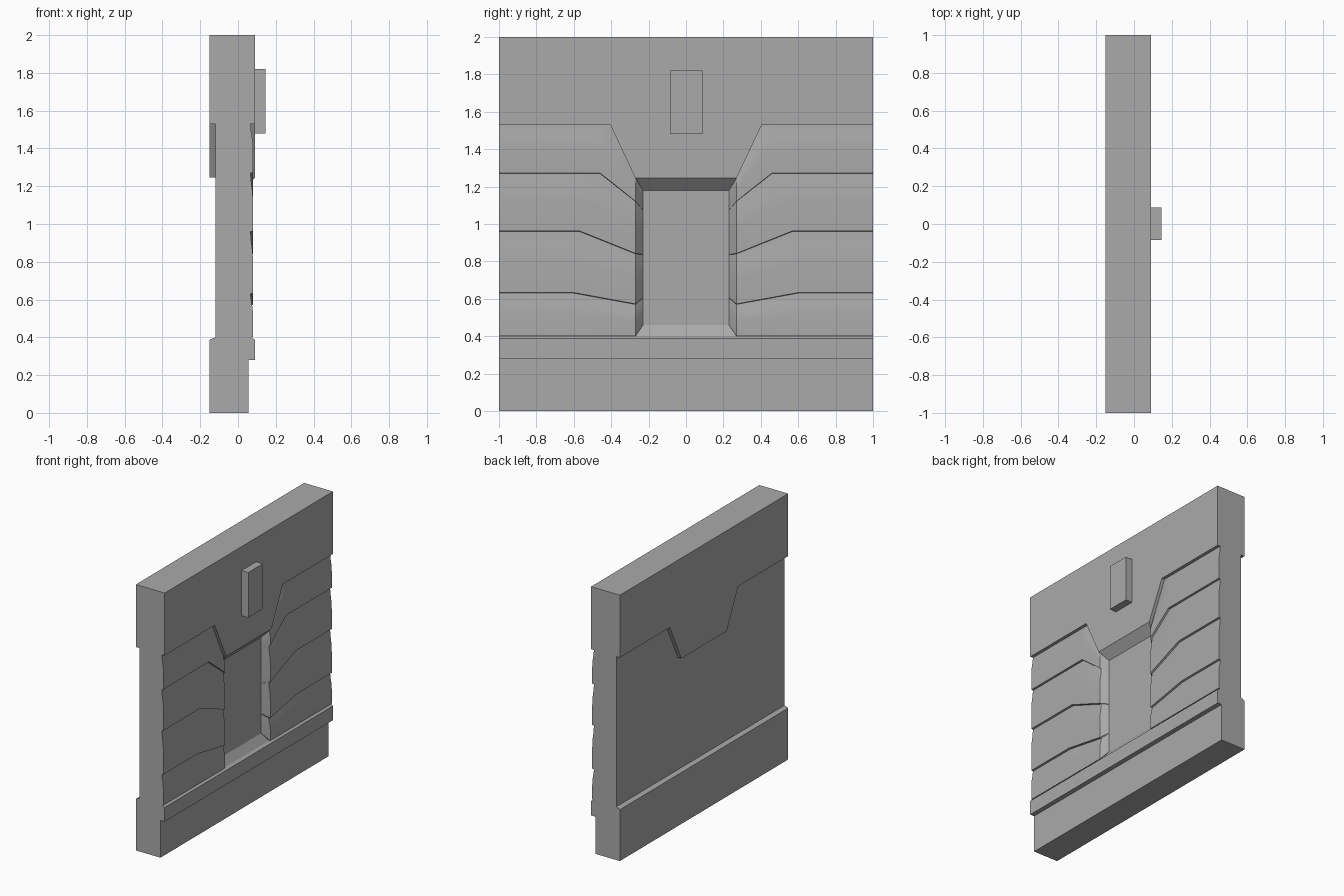
import bpy, bmesh, math

cube = bpy.data.objects.get("Cube")
if cube:
    bpy.data.objects.remove(cube, do_unlink=True)

stone = bpy.data.materials.new("grey_stone")
stone.use_nodes = True
GREY = (0.4, 0.4, 0.4, 1)
stone.diffuse_color = GREY
stone.node_tree.nodes["Principled BSDF"].inputs["Base Color"].default_value = GREY


def finish(name, bm):
    bmesh.ops.recalc_face_normals(bm, faces=bm.faces)
    mesh = bpy.data.meshes.new(name)
    bm.to_mesh(mesh)
    bm.free()
    mesh.materials.append(stone)
    obj = bpy.data.objects.new(name, mesh)
    bpy.context.collection.objects.link(obj)
    return obj


def extrude(name, outline, offset):
    """Solid swept from a flat outline along an offset."""
    bm = bmesh.new()
    face = bm.faces.new([bm.verts.new(p) for p in outline])
    swept = bmesh.ops.extrude_face_region(bm, geom=[face])["geom"]
    bmesh.ops.translate(bm, vec=offset,
                        verts=[v for v in swept if isinstance(v, bmesh.types.BMVert)])
    return finish(name, bm)


def hull(name, points):
    bm = bmesh.new()
    for p in points:
        bm.verts.new(p)
    bmesh.ops.convex_hull(bm, input=bm.verts)
    return finish(name, bm)


# Main dimensions
BACK, CORE_BACK, FLOOR, FRONT = -0.15, -0.12, 0.03, 0.09
JAMB, INNER = 0.27, 0.23
EAVE, LINTEL, SILL = 1.53, 1.245, 0.4
SHOULDER = 0.405

# Upper wall with a dropped centre, and the thinner core under it
drop = [(-1, EAVE), (-SHOULDER, EAVE), (-JAMB, LINTEL),
        (JAMB, LINTEL), (SHOULDER, EAVE), (1, EAVE)]
extrude("upper_wall", [(BACK, y, z) for y, z in drop + [(1, 2), (-1, 2)]],
        (FRONT - BACK, 0, 0))
extrude("wall_core", [(CORE_BACK, y, z) for y, z in drop + [(1, SILL), (-1, SILL)]],
        (FLOOR - CORE_BACK, 0, 0))

# Plinth with projecting ledge
plinth = [(BACK, 0), (0.055, 0), (0.055, 0.28), (FRONT, 0.28), (FRONT, 0.387),
          (0.07, SILL), (CORE_BACK, SILL), (BACK, 0.387)]
extrude("plinth", [(x, -1, z) for x, z in plinth], (0, 2, 0))

# Sloped head and sill of the recess
for name, x, outer, inner in (("recess_head", FRONT, LINTEL, 1.18),
                              ("recess_sill", 0.07, SILL, 0.46)):
    hull(name, [(px, s * w, z) for s in (-1, 1) for px, w, z in
                ((x, JAMB, outer), (FLOOR, JAMB, outer), (FLOOR, INNER, inner))])

# Courses: height at the wall end, height at the jamb, where the bend starts
courses = [(EAVE, LINTEL, SHOULDER), (1.27, 1.12, 0.46), (0.96, 0.84, 0.57),
           (0.63, 0.57, 0.6), (SILL, SILL, 0.6)]
# Bulge of each course: fraction down, depth
bulge = [(0.0, 0.066), (0.15, 0.07), (0.32, 0.077), (0.5, 0.08), (0.99, 0.08)]
columns = [1, 0.6, 0.57, 0.46, SHOULDER, JAMB]


def course_height(course, y):
    end, jamb, bend = course
    t = min(1, max(0, (bend - y) / (bend - JAMB)))
    return end + (jamb - end) * t


rows = []
for upper, lower in zip(courses, courses[1:]):
    rows += [(upper, lower, f, x) for f, x in bulge]
rows.append((courses[-1], courses[-1], 0, 0.07))


def siding(name, side):
    bm = bmesh.new()
    grid = []
    for upper, lower, f, x in rows:
        line = []
        for y in columns:
            a, b = course_height(upper, y), course_height(lower, y)
            line.append((x, side * y, a + (b - a) * f))
        # Slanted reveal of the recess
        z = line[-1][2]
        t = (z - SILL) / (LINTEL - SILL)
        line.append((FLOOR, side * INNER, 0.46 + t * (1.18 - 0.46)))
        # Return at the wall end
        line.insert(0, (FLOOR, side, line[0][2]))
        grid.append([bm.verts.new(p) for p in line])
    for r, s in zip(grid, grid[1:]):
        for i in range(len(r) - 1):
            bm.faces.new((r[i], r[i + 1], s[i + 1], s[i]))
    obj = finish(name, bm)
    # Make the panel face outward
    bm = bmesh.new()
    bm.from_mesh(obj.data)
    if sum(f.normal.x * f.calc_area() for f in bm.faces) < 0:
        bmesh.ops.reverse_faces(bm, faces=bm.faces)
    bm.to_mesh(obj.data)
    bm.free()
    bpy.ops.object.select_all(action="DESELECT")
    obj.select_set(True)
    bpy.context.view_layer.objects.active = obj
    bpy.ops.object.shade_smooth_by_angle(angle=math.radians(30))


siding("left_courses", 1)
siding("right_courses", -1)

# Plaque above the recess
extrude("plaque", [(FRONT, -0.085, 1.48), (FRONT, 0.087, 1.48),
                   (FRONT, 0.087, 1.82), (FRONT, -0.085, 1.82)], (0.055, 0, 0))
